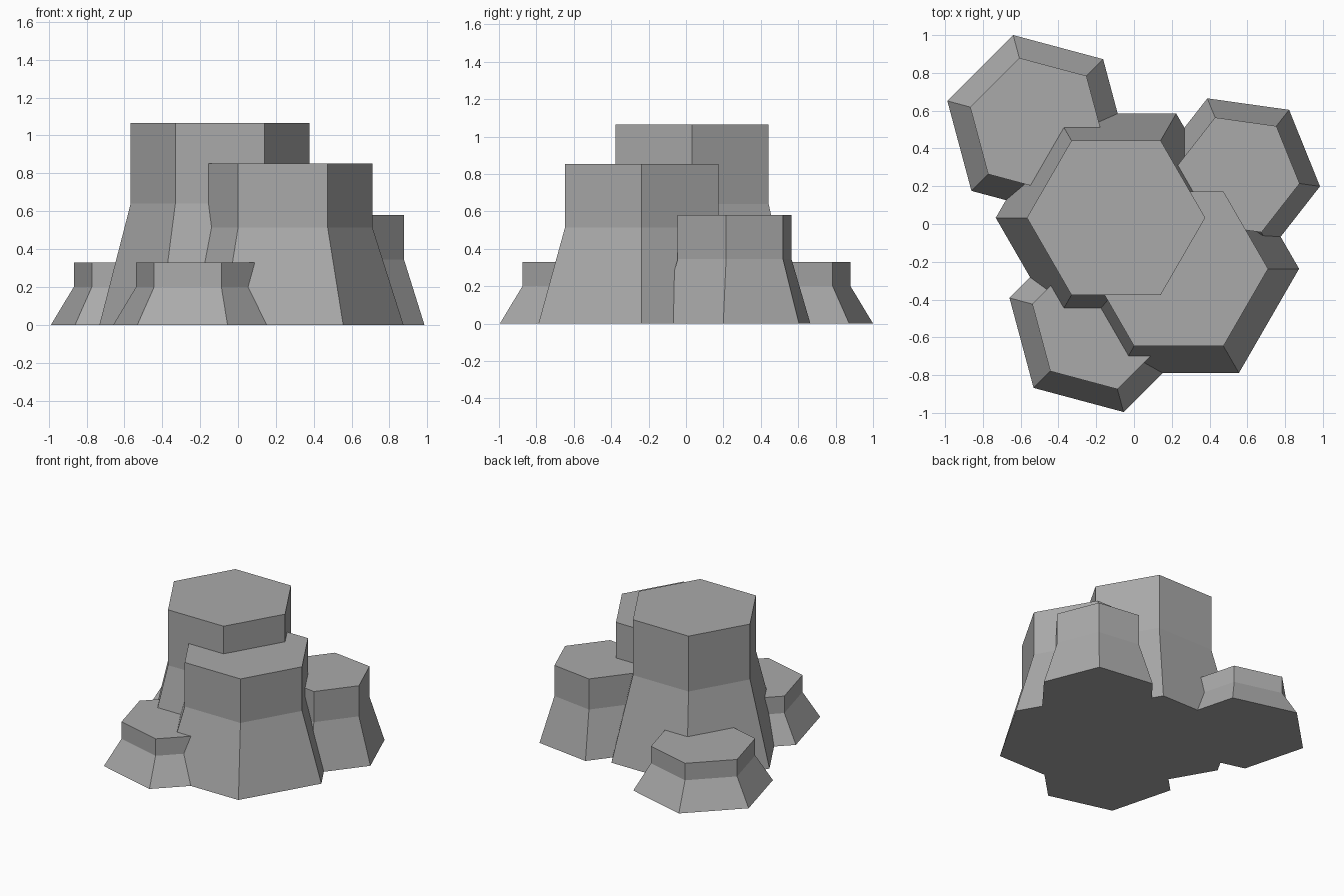
import bpy, bmesh
from math import cos, sin, radians

if "Cube" in bpy.data.objects:
    bpy.data.objects.remove(bpy.data.objects["Cube"])

stone = bpy.data.materials.new("dark_stone")
stone.diffuse_color = (0.4, 0.4, 0.4, 1)
stone.use_nodes = True
stone.node_tree.nodes["Principled BSDF"].inputs["Base Color"].default_value = stone.diffuse_color


def column(name, x, y, r_top, r_base, angle, knee, height):
    """Six-sided rock column: flared foot up to the knee, then a straight shaft."""
    bm = bmesh.new()
    rings = []
    for r, z in ((r_base, 0), (r_top, knee), (r_top, height)):
        rings.append([bm.verts.new((x + r * cos(radians(angle + 60 * i)),
                                    y + r * sin(radians(angle + 60 * i)), z))
                      for i in range(6)])
    for lo, hi in zip(rings, rings[1:]):
        for i in range(6):
            j = (i + 1) % 6
            bm.faces.new((lo[i], lo[j], hi[j], hi[i]))
    bm.faces.new(rings[-1])
    bm.faces.new(rings[0][::-1])
    mesh = bpy.data.meshes.new(name)
    bm.to_mesh(mesh)
    bm.free()
    mesh.materials.append(stone)
    obj = bpy.data.objects.new(name, mesh)
    bpy.context.collection.objects.link(obj)
    return obj


# Columns from tallest to shortest
rock = column("rock_columns", -0.095, 0.033, 0.472, 0.637, 0, 0.64, 1.065)
others = [
    column("front_right_column", 0.237, -0.237, 0.473, 0.637, 0, 0.515, 0.853),
    column("back_right_column", 0.552, 0.26, 0.328, 0.437, -8, 0.345, 0.58),
    column("back_left_column", -0.512, 0.524, 0.368, 0.493, 45, 0.2, 0.33),
    column("front_left_column", -0.183, -0.519, 0.368, 0.493, 45, 0.2, 0.33),
]

# Fuse the columns into one rock so no inner walls remain
bpy.context.view_layer.objects.active = rock
for part in others:
    mod = rock.modifiers.new("join", 'BOOLEAN')
    mod.operation = 'UNION'
    mod.solver = 'EXACT'
    mod.object = part
    bpy.ops.object.modifier_apply(modifier=mod.name)
    bpy.data.objects.remove(part)
